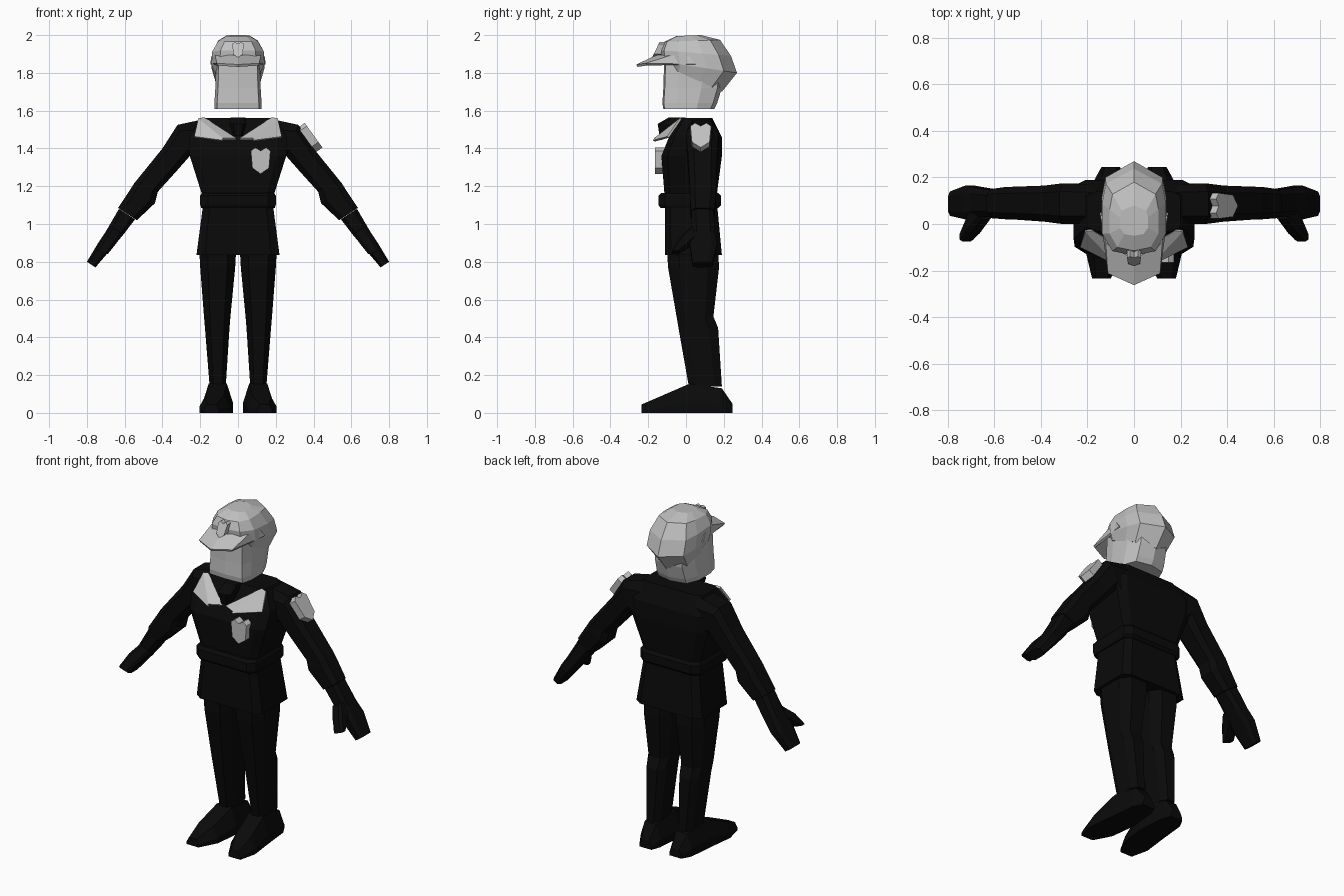
import bpy, bmesh
from mathutils import Vector

cube = bpy.data.objects.get("Cube")
if cube:
    bpy.data.objects.remove(cube)


def material(name, value):
    m = bpy.data.materials.new(name)
    m.use_nodes = True
    colour = (value, value, value, 1)
    m.diffuse_color = colour
    m.node_tree.nodes["Principled BSDF"].inputs["Base Color"].default_value = colour
    return m


BLACK = material("black", 0.003)
GREY = material("light grey", 0.53)


def outline(half):
    """Mirror a half outline, from front centre to back centre."""
    return half + [(-x, y) for x, y in reversed(half) if x]


def octagon(k):
    return outline([(k, -1), (1, -k), (1, k), (k, 1)])


HEAD = outline([(0, -1), (.68, -.9), (1, -.5), (1, .2), (.88, .65), (0, 1)])
FACE = outline([(0, -1), (.88, -.95), (1, -.5), (1, .3), (.75, .85), (0, 1)])
SHIELD = outline([(0, .75), (.55, 1), (1, .75), (.85, -.55), (0, -1)])
SHIELD = list(dict.fromkeys(SHIELD))


def ring(centre, u, v, shape):
    c, u, v = Vector(centre), Vector(u), Vector(v)
    return [c + u * a + v * b for a, b in shape]


def make(name, rings, mat, caps=True, closed=True, thickness=0):
    """Skin a row of sections with flat faces."""
    bm = bmesh.new()
    rows = [[bm.verts.new(p) for p in r] for r in rings]
    n = len(rows[0])
    for a, b in zip(rows, rows[1:]):
        for i in range(n if closed else n - 1):
            j = (i + 1) % n
            bm.faces.new((a[i], a[j], b[j], b[i]))
    if caps:
        bm.faces.new(rows[0])
        bm.faces.new(rows[-1])
    bmesh.ops.recalc_face_normals(bm, faces=bm.faces)
    mesh = bpy.data.meshes.new(name)
    bm.to_mesh(mesh)
    bm.free()
    mesh.materials.append(mat)
    ob = bpy.data.objects.new(name, mesh)
    bpy.context.collection.objects.link(ob)
    if thickness:
        mod = ob.modifiers.new("thickness", "SOLIDIFY")
        mod.thickness = thickness
        mod.offset = 0
    return ob


def column(name, sections, mat, shape):
    """Upright loft; sections are x0, x1, y0, y1, z."""
    make(name, [ring(((a + b) / 2, (c + d) / 2, z), ((b - a) / 2, 0, 0),
                     (0, (d - c) / 2, 0), shape) for a, b, c, d, z in sections], mat)


def body(name, sections, k):
    column(name, [(-w, w, c, d, z) for w, c, d, z in sections], BLACK, octagon(k))


def limb(name, sections, s):
    """Sideways loft; sections are outer x, z, inner x, z, y0, y1."""
    rings = []
    for ox, oz, ix, iz, c, d in sections:
        u = (s * (ox - ix) / 2, 0, (oz - iz) / 2)
        rings.append(ring((s * (ox + ix) / 2, (c + d) / 2, (oz + iz) / 2),
                          u, (0, (d - c) / 2, 0), octagon(.6)))
    make(name, rings, BLACK)


def shield(name, centre, u, v, depth):
    d = Vector(depth)
    make(name, [ring(Vector(centre) + d * t, u, v, SHIELD) for t in (0, 1)], GREY)


# Jacket, belt and tie knot
body("jacket_top", [(.18, -.11, .17, 1.13), (.195, -.115, .165, 1.17),
                    (.255, -.13, .19, 1.36), (.26, -.09, .19, 1.46),
                    (.2, -.03, .14, 1.56)], .8)
body("jacket_skirt", [(.22, -.11, .19, .835), (.185, -.11, .165, 1.1)], .8)
body("belt", [(.195, -.135, .17, 1.085), (.2, -.145, .185, 1.1),
              (.2, -.145, .185, 1.15), (.19, -.13, .17, 1.165)], .8)
body("tie_knot", [(.025, -.14, -.05, 1.465), (.045, -.15, -.03, 1.53),
                  (.04, -.09, 0, 1.565)], .6)

# Arms, thumbs, legs, shoes and collar flaps
for s, side in ((1, "left"), (-1, "right")):
    limb(side + "_arm", [(.18, 1.555, .2, 1.28, 0, .17),
                         (.32, 1.525, .255, 1.36, .0, .175),
                         (.40, 1.40, .33, 1.275, .01, .165),
                         (.55, 1.215, .425, 1.17, .02, .16),
                         (.575, 1.175, .44, 1.11, .02, .16),
                         (.635, 1.085, .535, 1.02, .025, .15)], s)
    limb(side + "_hand", [(.63, 1.08, .545, 1.025, .03, .145),
                          (.70, .96, .61, .94, .03, .155),
                          (.74, .90, .67, .87, .02, .165),
                          (.80, .80, .755, .77, .035, .14)], s)
    limb(side + "_thumb", [(.67, .985, .61, .945, .02, .08),
                           (.715, .93, .65, .89, -.04, .06),
                           (.75, .86, .69, .84, -.075, -.035)], s)

    def mirrored(x0, x1):
        return tuple(sorted((s * x0, s * x1)))

    column(side + "_leg", [(*mirrored(.01, .205), -.1, .17, .86),
                           (*mirrored(.015, .2), -.095, .175, .77),
                           (*mirrored(.04, .18), -.05, .145, .51),
                           (*mirrored(.045, .175), -.04, .17, .45),
                           (*mirrored(.065, .15), .015, .19, .14)], BLACK, octagon(.55))
    # Shoe profile runs from heel to toe: y, x centre, half width, height
    sole = []
    for y, x, w, h in ((.245, .1, .04, .05), (.19, .105, .065, .13), (.02, .107, .08, .155),
                       (-.13, .125, .08, .09), (-.235, .14, .04, .045)):
        sole.append([(s * (x + w * a), y, h * b) for a, b in
                     ((-1, 0), (1, 0), (1, .35), (.6, 1), (-.6, 1), (-1, .35))])
    make(side + "_shoe", sole, BLACK)
    make(side + "_collar_flap",
         [[(s * .18, -.025, 1.56), (s * .01, -.13, 1.45)],
          [(s * .21, -.03, 1.555), (s * .08, -.165, 1.45)],
          [(s * .23, -.095, 1.46), (s * .08, -.17, 1.44)]],
         GREY, caps=False, closed=False, thickness=.012)

# Head
column("head", [(-.125, .125, -.12, .15, 1.61), (-.125, .125, -.125, .165, 1.64),
                (-.12, .12, -.12, .19, 1.72), (-.115, .115, -.115, .2, 1.88)], GREY, FACE)

# Cap: half width, front y, front z, back y, back z
cap = [(.12, -.115, 1.84, .19, 1.7), (.14, -.13, 1.86, .27, 1.8),
       (.137, -.135, 1.92, .238, 1.89), (.105, -.115, 1.965, .18, 1.975),
       (.06, -.05, 1.995, .08, 2.0)]
make("cap", [ring((0, (a + c) / 2, (b + d) / 2), (w, 0, 0),
                  (0, (c - a) / 2, (d - b) / 2), HEAD) for w, a, b, c, d in cap], GREY)


def spread(points):
    return [(-x, y, z) for x, y, z in points] + [p for p in reversed(points) if p[0]]


make("cap_brim", [spread([(.135, .02, 1.885), (.115, -.08, 1.89), (0, -.15, 1.89)]),
                  spread([(.14, .05, 1.845), (.11, -.21, 1.845), (0, -.26, 1.838)])],
     GREY, caps=False, closed=False, thickness=.014)

# Badges
shield("cap_badge", (0, -.12, 1.922), (.03, 0, 0), (0, .02, .042), (0, -.04, 0))
shield("chest_badge", (.12, -.115, 1.335), (.052, 0, 0), (0, 0, .07), (0, -.05, 0))
shield("shoulder_badge", (.365, .078, 1.445), (0, .055, 0), (-.047, 0, .065), (.035, 0, .025))
